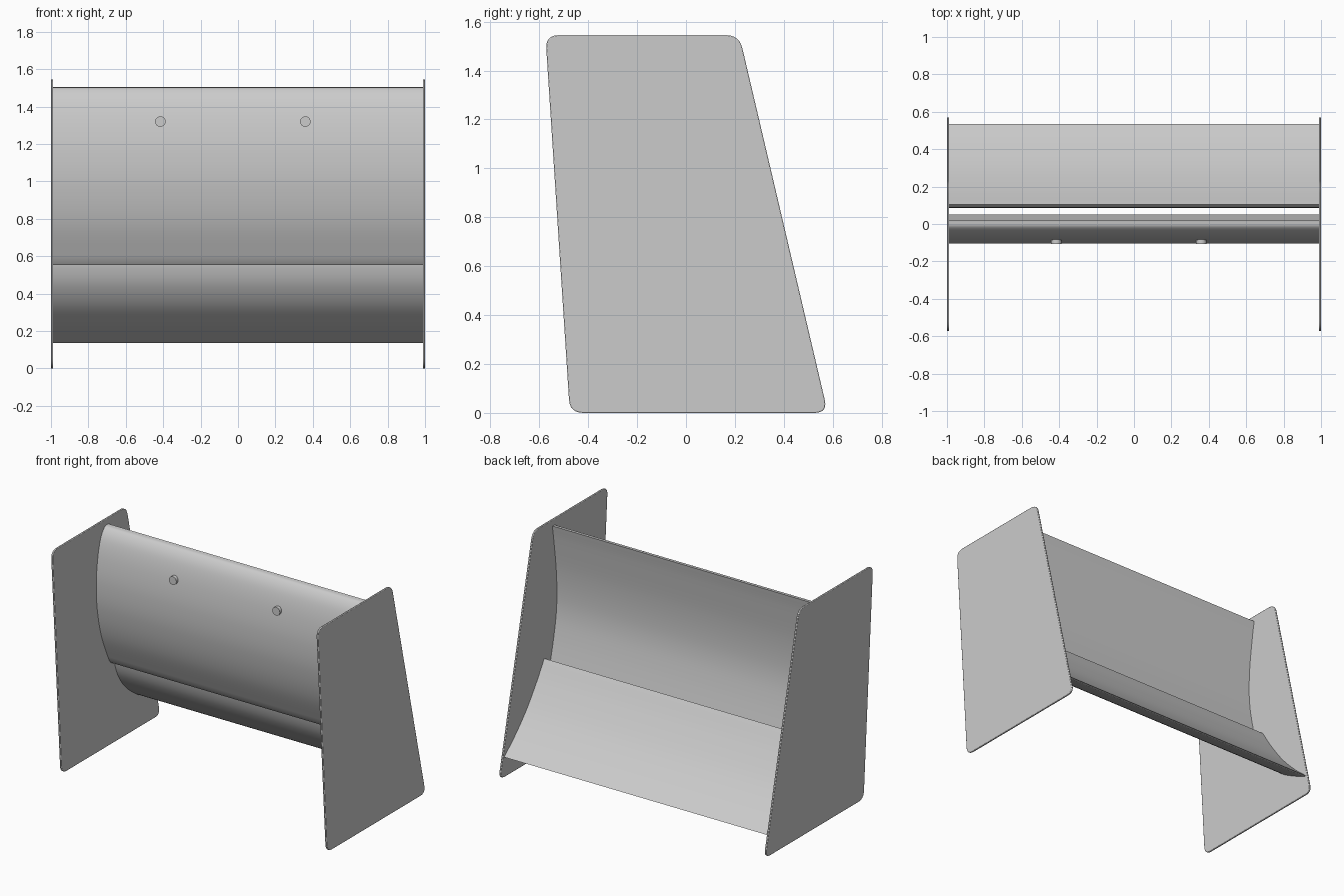
import bpy, bmesh, math
from mathutils import Vector

cube = bpy.data.objects.get("Cube")
if cube:
    bpy.data.objects.remove(cube, do_unlink=True)

grey = bpy.data.materials.new("light grey")
grey.use_nodes = True
COLOUR = (0.6, 0.6, 0.6, 1)
grey.diffuse_color = COLOUR
grey.node_tree.nodes["Principled BSDF"].inputs["Base Color"].default_value = COLOUR


def smooth_path(points, steps=8):
    """Curve through the (y, z) points, without the last point."""
    pts = [Vector(p) for p in points]
    pts = [2 * pts[0] - pts[1]] + pts + [2 * pts[-1] - pts[-2]]
    out = []
    for a, b, c, d in zip(pts, pts[1:], pts[2:], pts[3:]):
        for i in range(steps):
            t = i / steps
            out.append(0.5 * (2 * b + (c - a) * t + (2 * a - 5 * b + 4 * c - d) * t * t
                              + (3 * b - a - 3 * c + d) * t ** 3))
    return out


def extrude_profile(name, profile, x0, x1, angle=30):
    """Solid with a (y, z) outline running from x0 to x1."""
    bm = bmesh.new()
    face = bm.faces.new([bm.verts.new((x0, y, z)) for y, z in profile])
    new = bmesh.ops.extrude_face_region(bm, geom=[face])["geom"]
    bmesh.ops.translate(bm, vec=(x1 - x0, 0, 0),
                        verts=[v for v in new if isinstance(v, bmesh.types.BMVert)])
    bmesh.ops.recalc_face_normals(bm, faces=bm.faces)
    mesh = bpy.data.meshes.new(name)
    bm.to_mesh(mesh)
    bm.free()
    obj = bpy.data.objects.new(name, mesh)
    bpy.context.collection.objects.link(obj)
    mesh.materials.append(grey)
    bpy.ops.object.select_all(action="DESELECT")
    obj.select_set(True)
    bpy.context.view_layer.objects.active = obj
    bpy.ops.object.shade_smooth_by_angle(angle=math.radians(angle))
    return obj


def rounded(corners, radius, steps=6):
    """Outline with each corner replaced by an arc-like curve."""
    out = []
    pts = [Vector(p) for p in corners]
    for i, p in enumerate(pts):
        a = p + (pts[i - 1] - p).normalized() * radius
        b = p + (pts[(i + 1) % len(pts)] - p).normalized() * radius
        for k in range(steps + 1):
            t = k / steps
            out.append(a * (1 - t) ** 2 + p * 2 * t * (1 - t) + b * t * t)
    return out


# End plates
plate = rounded([(-0.475, 0), (0.58, 0), (0.218, 1.545), (-0.575, 1.545)], 0.055)
for name, side in (("left_end_plate", 1), ("right_end_plate", -1)):
    obj = extrude_profile(name, plate, side * 0.988, side * 1.0)
    bevel = obj.modifiers.new("soft edge", "BEVEL")
    bevel.width, bevel.segments = 0.003, 2

# Upper blade: bulged front, hollow back
front = [(0.02, 1.505), (-0.02, 1.493), (-0.06, 1.43), (-0.09, 1.31), (-0.105, 1.15),
         (-0.095, 0.97), (-0.05, 0.77), (0.043, 0.55)]
back = [(0.05, 0.553), (0.005, 0.74), (-0.022, 0.89), (-0.03, 1.03), (-0.022, 1.2),
        (0.003, 1.4), (0.02, 1.505)]
extrude_profile("upper_blade", smooth_path(front) + smooth_path(back), -0.99, 0.99)

# Lower blade: bulged underside, hollow top
under = [(0.105, 0.64), (0.088, 0.61), (0.09, 0.54), (0.125, 0.44), (0.2, 0.335),
         (0.31, 0.245), (0.43, 0.178), (0.53, 0.13)]
top = [(0.535, 0.136), (0.42, 0.235), (0.3, 0.36), (0.19, 0.507), (0.105, 0.64)]
extrude_profile("lower_blade", smooth_path(under) + smooth_path(top), -0.99, 0.99)

# Round pins set in the upper blade
for name, x in (("right_pin", -0.415), ("left_pin", 0.36)):
    bpy.ops.mesh.primitive_cylinder_add(vertices=32, radius=0.028, depth=0.05,
                                        location=(x, -0.082, 1.32),
                                        rotation=(math.pi / 2, 0, 0))
    pin = bpy.context.object
    pin.name = name
    pin.data.materials.append(grey)
    bpy.ops.object.shade_smooth_by_angle(angle=math.radians(30))
